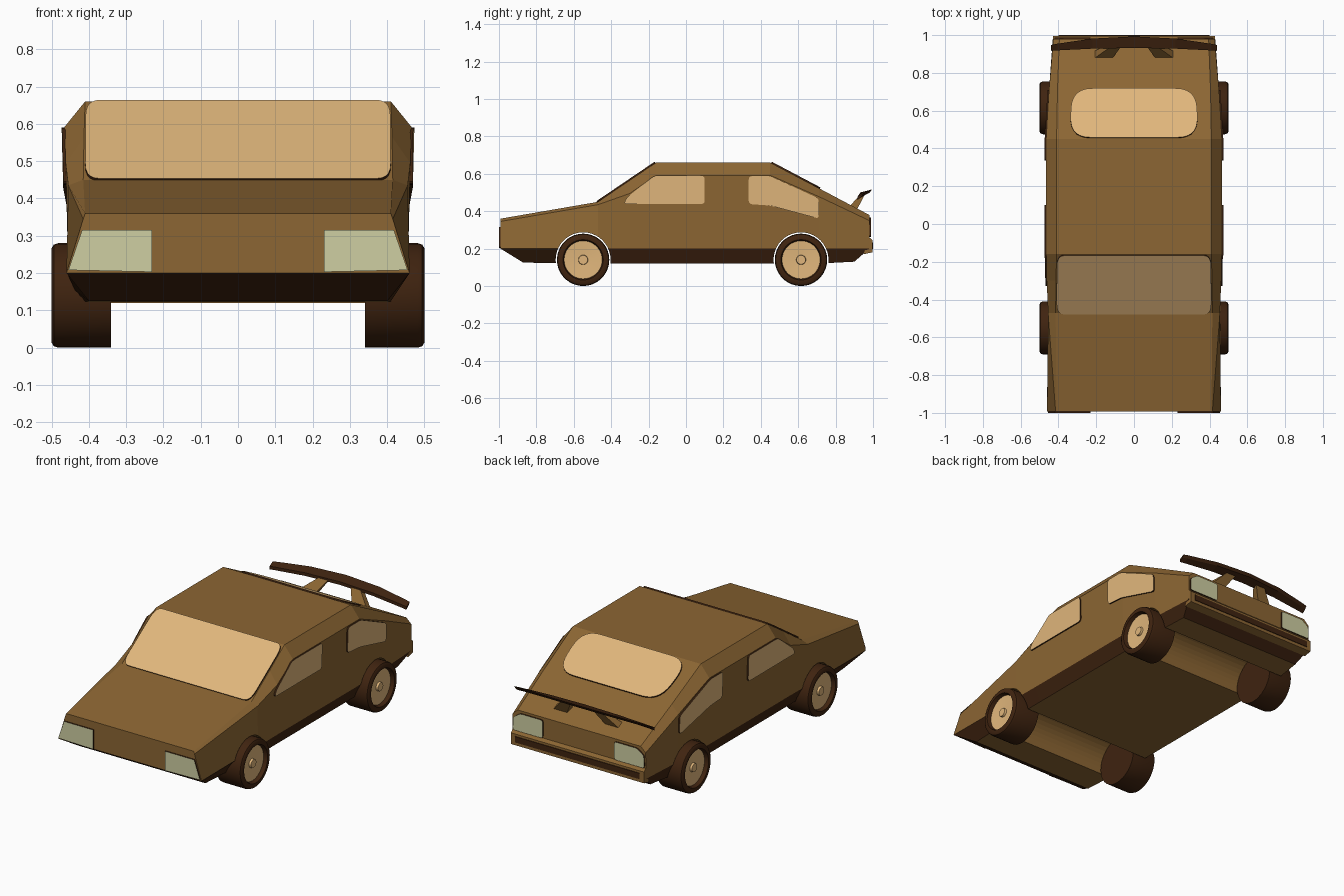
import bpy, bmesh, math
from mathutils import Vector
from mathutils.bvhtree import BVHTree

if "Cube" in bpy.data.objects:
    bpy.data.objects.remove(bpy.data.objects["Cube"])


def material(name, rgb):
    m = bpy.data.materials.new(name)
    m.diffuse_color = (*rgb, 1)
    m.use_nodes = True
    m.node_tree.nodes["Principled BSDF"].inputs["Base Color"].default_value = m.diffuse_color
    return m


BODY = material("brown paint", (0.262, 0.132, 0.033))
DARK = material("dark brown trim", (0.050, 0.017, 0.005))
TAN = material("tan glass and hubs", (0.75, 0.47, 0.20))
LAMP = material("pale green lamp", (0.62, 0.62, 0.36))


def finish(name, bm, *mats):
    bmesh.ops.recalc_face_normals(bm, faces=bm.faces)
    me = bpy.data.meshes.new(name)
    bm.to_mesh(me)
    bm.free()
    ob = bpy.data.objects.new(name, me)
    bpy.context.collection.objects.link(ob)
    for m in mats:
        me.materials.append(m)
    return ob


def loft(rings, caps=True):
    """Skin a list of closed rings of equal length."""
    bm = bmesh.new()
    vs = [[bm.verts.new(p) for p in r] for r in rings]
    n = len(rings[0])
    for a, b in zip(vs, vs[1:]):
        for i in range(n):
            j = (i + 1) % n
            bm.faces.new((a[i], a[j], b[j], b[i]))
    if caps:
        bm.faces.new(vs[0])
        bm.faces.new(vs[-1])
    return bm


def box(x0, x1, y0, y1, z0, z1):
    return loft([[(x, y0, z0), (x, y1, z0), (x, y1, z1), (x, y0, z1)] for x in (x0, x1)])


# Body shell: floor edge (y, x, z), then sill, shoulder and roof edge (x, z) at each station
stations = [
    (-0.992, (-0.87, 0.40, 0.125), (0.46, 0.20), (0.415, 0.345), (0.41, 0.36)),
    (-0.47, (-0.47, 0.42, 0.12), (0.457, 0.20), (0.455, 0.435), (0.415, 0.45)),
    (-0.30, (-0.30, 0.42, 0.12), (0.455, 0.20), (0.462, 0.495), (0.413, 0.565)),
    (-0.16, (-0.16, 0.42, 0.12), (0.455, 0.20), (0.465, 0.592), (0.41, 0.66)),
    (0.45, (0.45, 0.42, 0.12), (0.455, 0.20), (0.465, 0.592), (0.41, 0.66)),
    (0.71, (0.71, 0.42, 0.12), (0.445, 0.20), (0.45, 0.478), (0.405, 0.523)),
    (0.98, (0.90, 0.40, 0.13), (0.43, 0.20), (0.427, 0.35), (0.395, 0.38)),
]
rings = []
for y, a, *rest in stations:
    half = [Vector((a[1], a[0], a[2]))] + [Vector((x, y, z)) for x, z in rest]
    rings.append(half + [Vector((-p.x, p.y, p.z)) for p in reversed(half)])
bm = loft(rings, caps=False)
bm.verts.ensure_lookup_table()
for first in (0, len(bm.verts) - 8):          # flat end panels and sloped chins
    v = [bm.verts[first + i] for i in range(8)]
    bm.faces.new(v[1:7])
    bm.faces.new((v[0], v[1], v[6], v[7]))
bmesh.ops.recalc_face_normals(bm, faces=bm.faces)
for f in bm.faces:                            # dark lower skirt, painted floor
    if max(v.co.z for v in f.verts) < 0.201 and f.normal.z > -0.98:
        f.material_index = 1
surface = BVHTree.FromBMesh(bm)
body = finish("car_body", bm, BODY, DARK)

# Wheel arches cut right across the body
AXLES = (-0.55, 0.615)


def circle(x, y, z, r, n):
    return [(x, y + r * math.cos(2 * math.pi * i / n), z + r * math.sin(2 * math.pi * i / n))
            for i in range(n)]


for y in AXLES:
    cutter = finish("arch_cutter", loft([circle(x, y, 0.14, 0.147, 40) for x in (-0.6, 0.6)]), BODY)
    cutter.hide_render = True
    mod = body.modifiers.new("arch", 'BOOLEAN')
    mod.operation, mod.solver, mod.object = 'DIFFERENCE', 'EXACT', cutter
    bpy.context.view_layer.objects.active = body
    bpy.ops.object.modifier_apply(modifier=mod.name)
    bpy.data.objects.remove(cutter)


def rounded(pts, r, n=5):
    """Round the corners of a 2D outline."""
    out = []
    pts = [Vector(p) for p in pts]
    for i, p in enumerate(pts):
        a, b = pts[i - 1] - p, pts[(i + 1) % len(pts)] - p
        s = p + a.normalized() * min(r, a.length * 0.45)
        e = p + b.normalized() * min(r, b.length * 0.45)
        for k in range(n + 1):
            t = k / n
            out.append(s * (1 - t) ** 2 + p * 2 * t * (1 - t) + e * t * t)
    return out


def pane(name, outline, place, normal, border, inner):
    """Thin framed plate lying on the body; the inset face is the glass."""
    nrm = Vector(normal).normalized()
    pts = [Vector(place(*p)) for p in outline]
    bm = loft([[p - nrm * 0.001 for p in pts], [p + nrm * 0.008 for p in pts]])
    bm.faces.ensure_lookup_table()
    face = bm.faces[-1]
    bmesh.ops.inset_individual(bm, faces=[face], thickness=border, use_even_offset=True)
    face.material_index = 1
    return finish(name, bm, DARK, inner)


# Windscreen and rear window
pane("windscreen", rounded([(-0.41, 0.447), (0.41, 0.447), (0.408, 0.658), (-0.408, 0.658)], 0.04),
     lambda x, z: (x, -0.47 + (z - 0.45) * 0.31 / 0.21, z), (0, -0.21, 0.31), 0.026, TAN)
pane("rear_window", rounded([(-0.34, 0.455), (0.34, 0.455), (0.33, 0.715), (-0.33, 0.715)], 0.11, 7),
     lambda x, y: (x, y, 0.66 - (y - 0.45) * 0.28 / 0.53), (0, 0.28, 0.53), 0.02, TAN)

front_win = [(-0.335, 0.438), (0.10, 0.438), (0.10, 0.59), (-0.17, 0.59), (-0.315, 0.475)]
rear_win = [(0.335, 0.438), (0.45, 0.43), (0.71, 0.36), (0.71, 0.468), (0.45, 0.588), (0.335, 0.588)]
head = [(0.23, 0.203), (0.455, 0.208), (0.418, 0.315), (0.23, 0.315)]
tail = [(0.23, 0.262), (0.422, 0.262), (0.42, 0.335), (0.375, 0.366), (0.23, 0.366)]

for s, side in ((1, "right"), (-1, "left")):
    def on_side(y, z):
        hit = surface.ray_cast(Vector((s, y, z)), Vector((-s, 0, 0)))[0]
        return hit if hit else (s * 0.46, y, z)

    # Side windows and lamps
    pane(side + "_front_side_window", rounded(front_win, 0.02, 3), on_side, (s, 0, 0), 0.011, TAN)
    pane(side + "_rear_side_window", rounded(rear_win, 0.02, 3), on_side, (s, 0, 0), 0.011, TAN)
    pane(side + "_headlamp", [Vector(p) for p in head],
         lambda x, z: (s * x, -0.992, z), (0, -1, 0), 0.018, LAMP)
    pane(side + "_tail_lamp", rounded(tail, 0.012, 2),
         lambda x, z: (s * x, 0.98, z), (0, 1, 0), 0.013, LAMP)

    # Wheels: tyre, hub disc and centre cap
    for y, end in zip(AXLES, ("front", "rear")):
        prof = [(0.34, 0.14), (0.482, 0.14), (0.494, 0.136), (0.50, 0.126), (0.50, 0.108), (0.472, 0.10)]
        tyre = finish(f"{side}_{end}_tyre", loft([circle(s * x, y, 0.14, r, 36) for x, r in prof]), DARK)
        bpy.ops.object.select_all(action='DESELECT')
        tyre.select_set(True)
        bpy.context.view_layer.objects.active = tyre
        bpy.ops.object.shade_smooth_by_angle(angle=math.radians(35))
        hub = [(0.470, 0.104), (0.478, 0.104), (0.474, 0.03), (0.474, 0.026), (0.486, 0.024)]
        finish(f"{side}_{end}_hub", loft([circle(s * x, y, 0.14, r, 36) for x, r in hub]), TAN)

    # Spoiler struts lean inwards and backwards
    base = [(0.12, 0.87, 0.42), (0.22, 0.87, 0.42), (0.22, 0.91, 0.40), (0.13, 0.91, 0.40)]
    top = [(0.075, 0.93, 0.488), (0.135, 0.93, 0.488), (0.135, 0.955, 0.488), (0.075, 0.955, 0.488)]
    finish(side + "_spoiler_strut", loft([[(s * x, y, z) for x, y, z in r] for r in (base, top)]), BODY)

# Swept spoiler blade, drooping towards the tips
blade = []
for x in (-0.44, -0.41, -0.22, 0, 0.22, 0.41, 0.44):
    t = (abs(x) / 0.44) ** 2
    y0, y1, dz = 0.932 - 0.015 * t, 0.993 - 0.045 * t, -0.022 * t
    blade.append([(x, y0, 0.482 + dz), (x, y0, 0.50 + dz), (x, y1, 0.516 + dz), (x, y1 - 0.01, 0.50 + dz)])
finish("spoiler_blade", loft(blade), DARK)

# Rear bumper with dark strip
finish("rear_bumper", loft([[(x, 0.95, 0.17), (x, 0.996, 0.18), (x, 0.996, 0.245), (x, 0.975, 0.265)]
                            for x in (-0.428, 0.428)]), BODY)
finish("bumper_strip", box(-0.40, 0.40, 0.992, 1.0, 0.198, 0.232), DARK)
